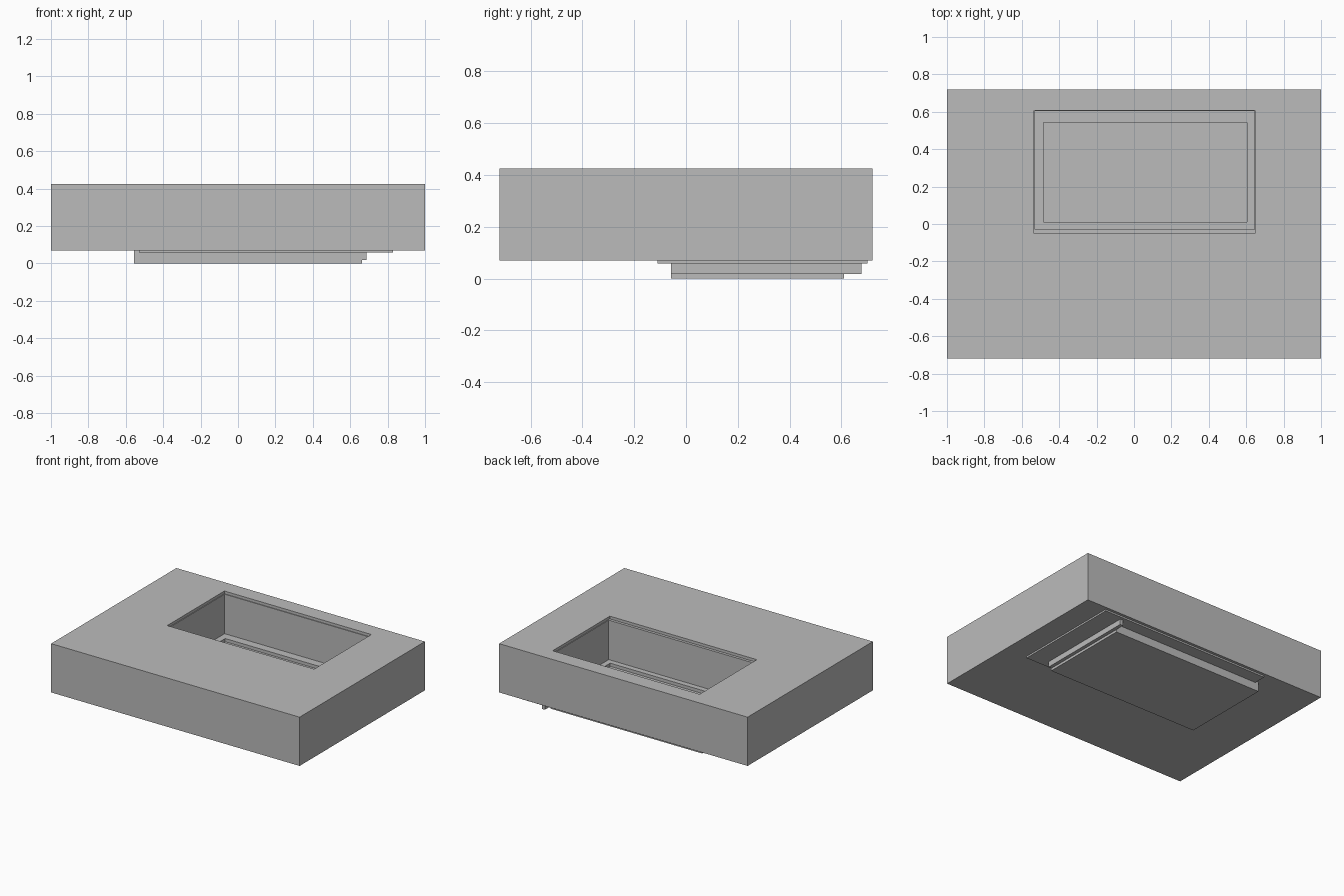
import bpy

cube = bpy.data.objects.get("Cube")
if cube:
    bpy.data.objects.remove(cube, do_unlink=True)

# Single flat grey
GREY = (0.5, 0.5, 0.5, 1.0)
grey = bpy.data.materials.new("plain_grey")
grey.use_nodes = True
grey.diffuse_color = GREY
grey.node_tree.nodes["Principled BSDF"].inputs["Base Color"].default_value = GREY


def box(name, x, y, z):
    """Axis-aligned box from (low, high) pairs."""
    bpy.ops.mesh.primitive_cube_add(
        size=1, location=[(a + b) / 2 for a, b in (x, y, z)])
    ob = bpy.context.object
    ob.name = name
    ob.scale = [b - a for a, b in (x, y, z)]
    bpy.ops.object.transform_apply(location=True, rotation=False, scale=True)
    ob.data.materials.append(grey)
    return ob


# Main slab
TOP, BASE = 0.425, 0.07
slab = box("slab", (-1, 1), (-0.72, 0.72), (BASE, TOP))

# Stepped pocket: shallow lip, deep well, sunken floor panel
steps = [
    ("lip_cutter", (-0.535, 0.648), (-0.05, 0.608), 0.405),
    ("well_cutter", (-0.53, 0.643), (-0.03, 0.603), 0.118),
    ("floor_cutter", (-0.483, 0.603), (0.01, 0.543), 0.095),
]
for i, (name, x, y, floor) in enumerate(steps):
    cutter = box(name, x, y, (floor, TOP + 0.1 + 0.02 * i))
    cutter.hide_render = True
    cutter.hide_set(True)
    cut = slab.modifiers.new(name, "BOOLEAN")
    cut.operation = "DIFFERENCE"
    cut.solver = "EXACT"
    cut.object = cutter

# Underside parts: flange, housing and side connector bar
box("flange_plate", (-0.53, 0.83), (-0.11, 0.70), (0.058, BASE))
box("housing", (-0.557, 0.662), (-0.058, 0.61), (0, BASE))
box("connector_bar", (0.662, 0.687), (-0.058, 0.677), (0.018, 0.058))
